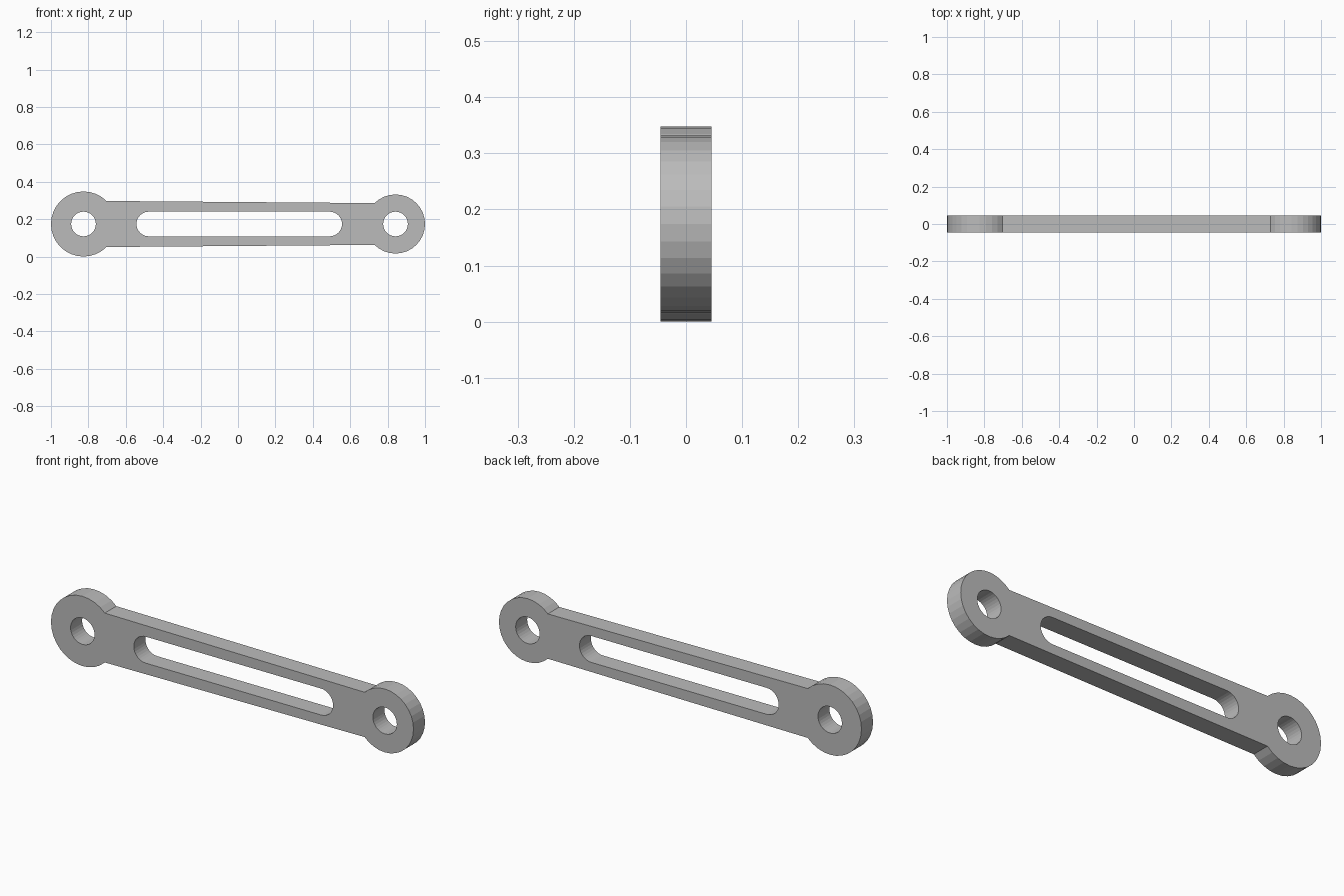
import bpy
import bmesh
from math import sin, cos, radians
from mathutils import Vector

cube = bpy.data.objects.get("Cube")
if cube:
    bpy.data.objects.remove(cube, do_unlink=True)

MID_Z = 0.174
HALF_DEPTH = 0.0455
STEPS = 32
BIG_X, BIG_R = -0.826, 0.174
SMALL_X, SMALL_R = 0.842, 0.158
HOLE_R = 0.066


def arc(x, radius, first, last):
    """Points from step first to step last of a circle in the front plane."""
    turn = radians(360 / STEPS)
    return [Vector((x + radius * cos(k * turn), -HALF_DEPTH,
                    MID_Z + radius * sin(k * turn)))
            for k in range(first, last + 1)]


def add_loop(bm, points):
    verts = [bm.verts.new(p) for p in points]
    return [bm.edges.new((a, b)) for a, b in zip(verts, verts[1:] + verts[:1])]


# Outline: two round ends joined by a tapering bar, then the openings
loops = [
    arc(SMALL_X, SMALL_R, -12, 12) + arc(BIG_X, BIG_R, 4, 28),
    arc(BIG_X, HOLE_R, 0, STEPS - 1),
    arc(SMALL_X, HOLE_R, 0, STEPS - 1),
    arc(0.49, HOLE_R, -8, 8) + arc(-0.477, HOLE_R, 8, 24),
]

bm = bmesh.new()
edges = [e for points in loops for e in add_loop(bm, points)]
bmesh.ops.triangle_fill(bm, edges=edges, use_beauty=True, normal=(0, -1, 0))

# Thicken the plate towards the back
result = bmesh.ops.extrude_face_region(bm, geom=bm.faces[:], use_keep_orig=True)
back = [g for g in result["geom"] if isinstance(g, bmesh.types.BMVert)]
bmesh.ops.translate(bm, verts=back, vec=(0, 2 * HALF_DEPTH, 0))
bmesh.ops.recalc_face_normals(bm, faces=bm.faces[:])

mesh = bpy.data.meshes.new("slotted_link_arm")
bm.to_mesh(mesh)
bm.free()
arm = bpy.data.objects.new("slotted_link_arm", mesh)
bpy.context.collection.objects.link(arm)

# Plain grey finish
grey = bpy.data.materials.new("plain_grey")
grey.use_nodes = True
colour = (0.5, 0.5, 0.5, 1)
grey.diffuse_color = colour
grey.node_tree.nodes["Principled BSDF"].inputs["Base Color"].default_value = colour
mesh.materials.append(grey)
